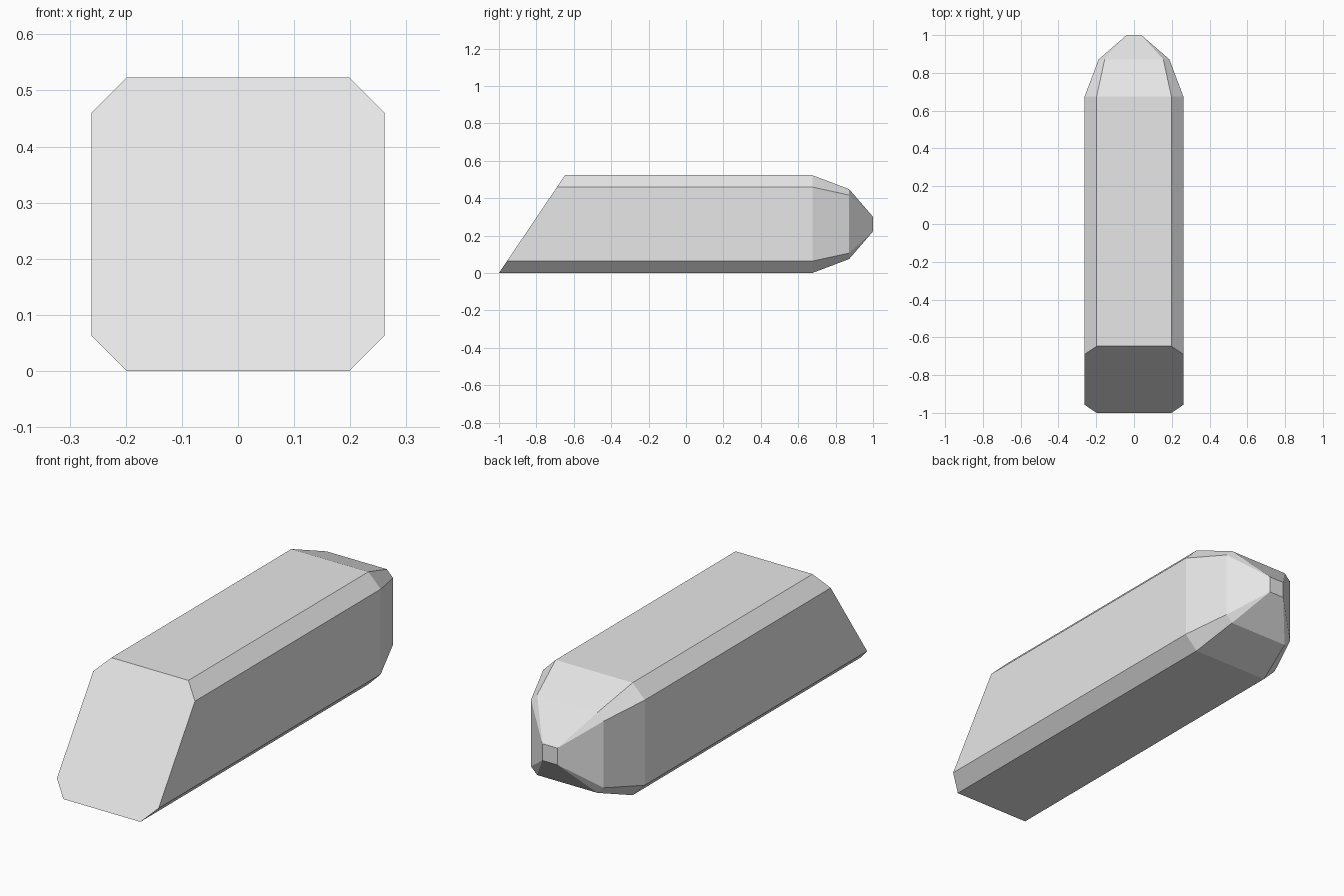
import bpy, bmesh

cube = bpy.data.objects.get("Cube")
if cube:
    bpy.data.objects.remove(cube, do_unlink=True)

HALF = 0.2615                 # half width of the bar, also its centre height
SLANT = 0.353 / (2 * HALF)    # run of the slanted cut per unit of height

grey = bpy.data.materials.new("light_grey")
grey.use_nodes = True
grey.diffuse_color = (0.8, 0.8, 0.8, 1)
grey.node_tree.nodes["Principled BSDF"].inputs["Base Color"].default_value = (0.8, 0.8, 0.8, 1)


def octagon(half, flat, y, slant=0.0):
    """Chamfered square section around the bar's axis."""
    quarter = [(half, -flat), (half, flat), (flat, half), (-flat, half)]
    points = quarter + [(-a, -b) for a, b in quarter]
    return [bm.verts.new((x, y + slant * (z + HALF), z + HALF)) for x, z in points]


# Chamfered bar: slanted front, straight shaft, tapered nose with a square tip
bm = bmesh.new()
rings = [
    octagon(HALF, 0.198, -1.0, SLANT),
    octagon(HALF, 0.198, 0.675),
    octagon(0.187, 0.155, 0.872),
    octagon(0.039, 0.039, 1.0),
]
for a, b in zip(rings, rings[1:]):
    for i in range(8):
        j = (i + 1) % 8
        bm.faces.new((a[i], a[j], b[j], b[i]))
bm.faces.new(rings[0])
bm.faces.new(rings[-1])
bmesh.ops.remove_doubles(bm, verts=bm.verts, dist=0.0005)
bmesh.ops.recalc_face_normals(bm, faces=bm.faces)

mesh = bpy.data.meshes.new("chamfered_bar")
bm.to_mesh(mesh)
bm.free()
mesh.materials.append(grey)
bar = bpy.data.objects.new("chamfered_bar", mesh)
bpy.context.collection.objects.link(bar)
